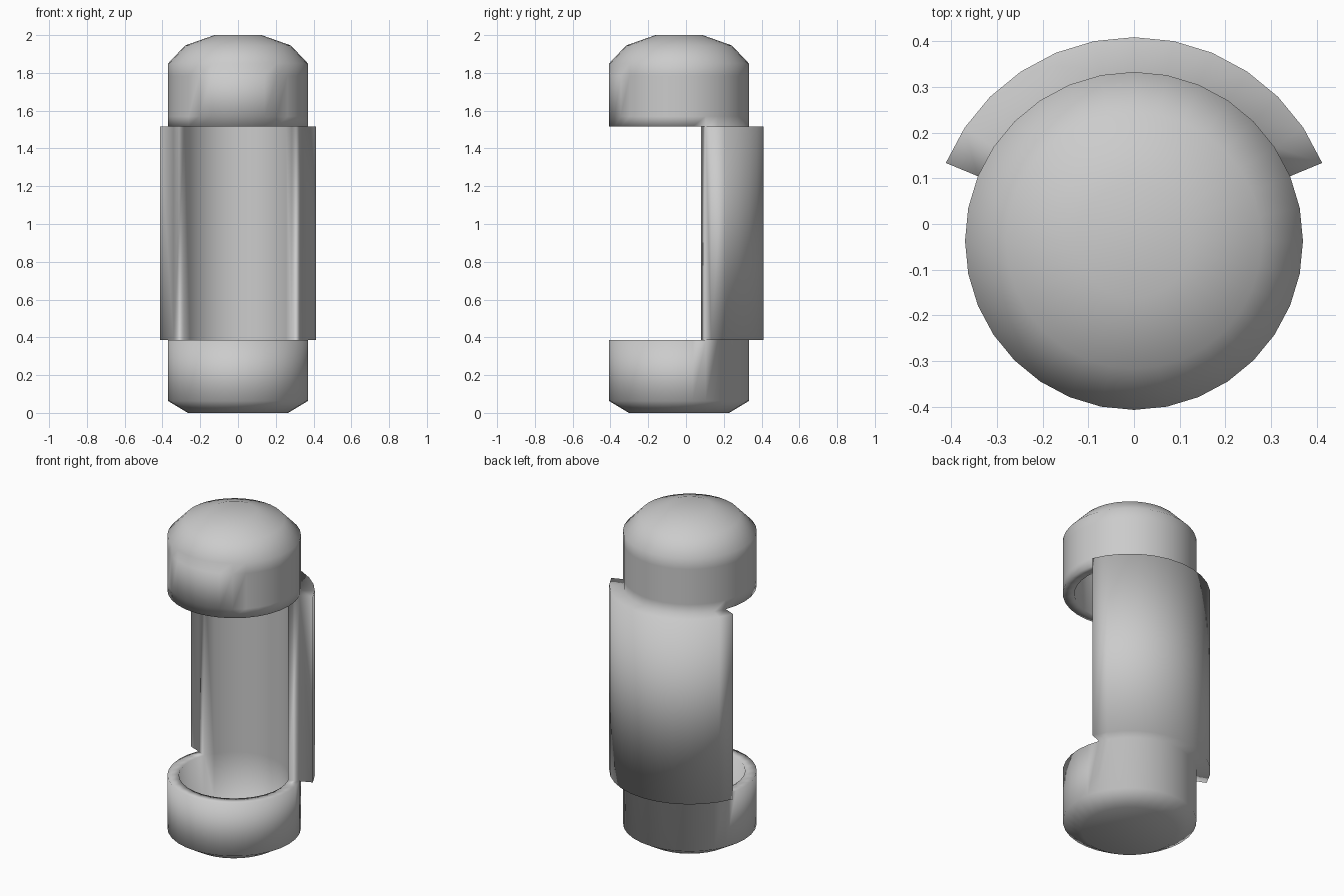
import bpy, bmesh, math
from mathutils import Vector

cube = bpy.data.objects.get("Cube")
if cube:
    bpy.data.objects.remove(cube, do_unlink=True)

SIDES = 32
AXIS_Y = -0.037
LOW, HIGH = 0.385, 1.515      # open bay between base cup and head
SILL, LINTEL = 1.57, 1.785    # window recess

# Radius and height of the outer and inner walls, bottom to top
OUTER = [(0.265, 0), (0.37, 0.063), (0.37, LOW), (0.37, HIGH), (0.37, SILL),
         (0.37, LINTEL), (0.37, 1.85), (0.28, 1.945), (0.125, 2.0)]
INNER = [(0.235, 0.066), (0.306, 0.1), (0.306, LOW), (0.306, HIGH),
         (0.306, 1.82), (0.235, 1.89), (0.1, 1.935)]
BACK = range(2, 14)           # wall columns that stay closed
WINDOW = range(21, 27)        # columns of the window, centred on the front


def material(name, color):
    mat = bpy.data.materials.new(name)
    mat.use_nodes = True
    mat.diffuse_color = color
    mat.node_tree.nodes["Principled BSDF"].inputs["Base Color"].default_value = color
    return mat


def lathe(bm, profile):
    """Capsule wall; returns its faces by (row, column)."""
    rings = []
    for r, z in profile:
        angles = [math.tau * i / SIDES for i in range(SIDES)]
        rings.append([bm.verts.new((r * math.cos(a), r * math.sin(a), z)) for a in angles])
    faces = {}
    for row, (a, b) in enumerate(zip(rings, rings[1:])):
        for i in range(SIDES):
            j = (i + 1) % SIDES
            faces[row, i] = bm.faces.new((a[i], a[j], b[j], b[i]))
    bm.faces.new(rings[0][::-1])
    bm.faces.new(rings[-1])
    return faces


def extrude(bm, faces):
    geom = bmesh.ops.extrude_face_region(bm, geom=faces)["geom"]
    return [v for v in geom if isinstance(v, bmesh.types.BMVert)]


bm = bmesh.new()
outer = lathe(bm, OUTER)
inner = lathe(bm, INNER)

# Front opening, with its rim joined between the two walls
front = [f[2, i] for f in (outer, inner) for i in range(SIDES) if i not in BACK]
bmesh.ops.delete(bm, geom=front, context='FACES')
bmesh.ops.bridge_loops(bm, edges=[e for e in bm.edges if e.is_boundary])
bmesh.ops.recalc_face_normals(bm, faces=bm.faces)

# Thick back shell
for v in extrude(bm, [outer[2, i] for i in BACK]):
    v.co.xy *= 0.446 / 0.37

# Window recess pushed straight back
for v in extrude(bm, [outer[4, i] for i in WINDOW]):
    v.co.y += 0.06

bmesh.ops.recalc_face_normals(bm, faces=bm.faces)
bmesh.ops.translate(bm, verts=bm.verts, vec=Vector((0, AXIS_Y, 0)))
for f in bm.faces:
    f.smooth = True

mesh = bpy.data.meshes.new("pod_body")
bm.to_mesh(mesh)
bm.free()
mesh.materials.append(material("plain_grey", (0.6, 0.6, 0.6, 1)))
body = bpy.data.objects.new("pod_body", mesh)
bpy.context.collection.objects.link(body)
